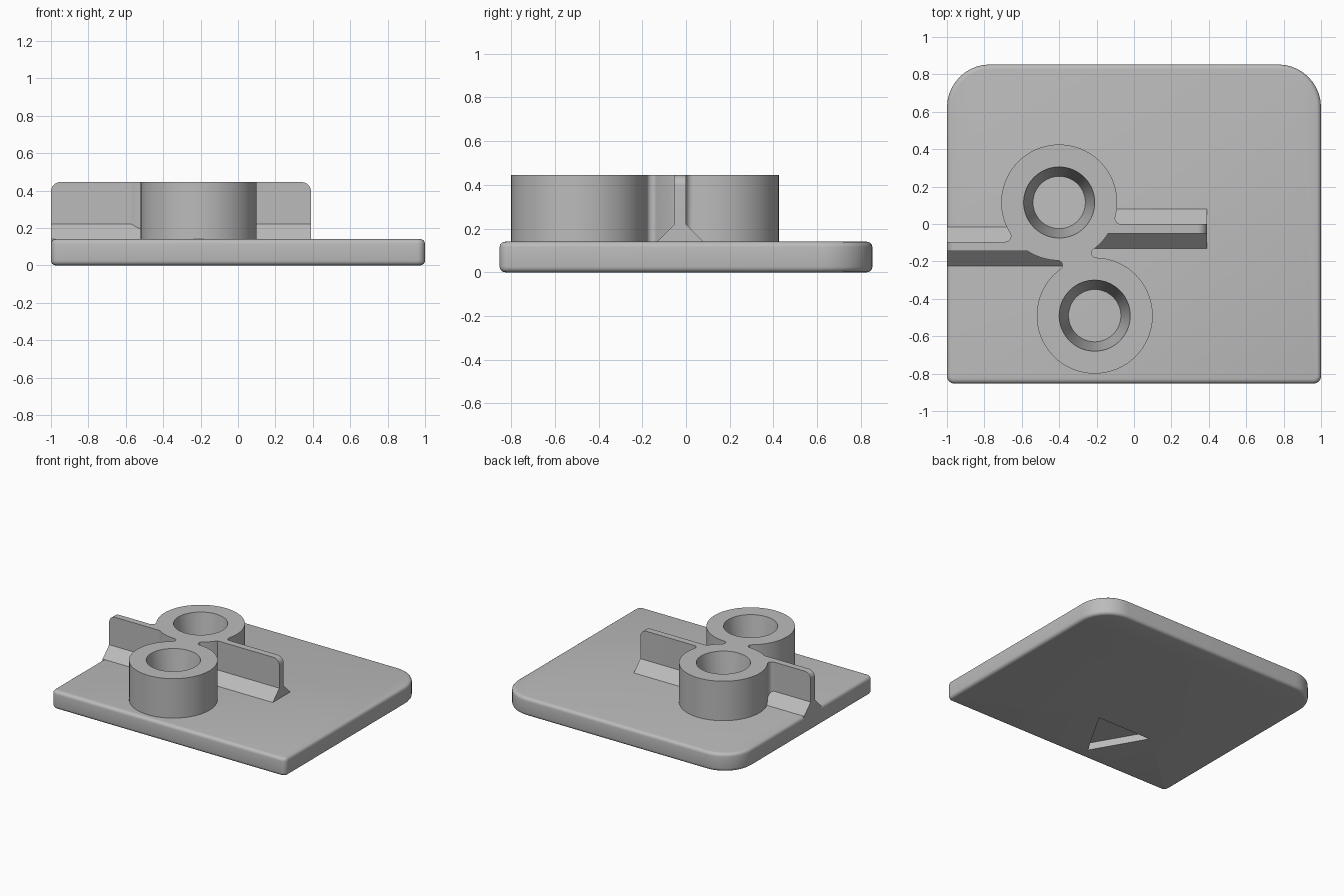
import bpy, bmesh, math
from mathutils import Vector

if "Cube" in bpy.data.objects:
    bpy.data.objects.remove(bpy.data.objects["Cube"])

grey = bpy.data.materials.new("plain_grey")
grey.use_nodes = True
grey.diffuse_color = (0.5, 0.5, 0.5, 1)
grey.node_tree.nodes["Principled BSDF"].inputs["Base Color"].default_value = (0.5, 0.5, 0.5, 1)

PLATE, TOP, SUNK = 0.14, 0.445, 0.1
R = 0.31
BACK, FRONT = Vector((-0.4, 0.115)), Vector((-0.21, -0.49))

# Which 3D axes a 2D outline and its extrusion map to
AXES = {"z": lambda a, b, t: (a, b, t),
        "y": lambda a, b, t: (a, t, b),
        "x": lambda a, b, t: (t, a, b)}


def prism(name, outline, lo, hi, axis="z", taper=None):
    """Extrude an outline from lo to hi; taper is an optional second outline."""
    bm = bmesh.new()
    put = AXES[axis]
    low = [bm.verts.new(put(p[0], p[1], lo)) for p in outline]
    high = [bm.verts.new(put(p[0], p[1], hi)) for p in taper or outline]
    bm.faces.new(low)
    bm.faces.new(high)
    for i in range(len(low)):
        j = (i + 1) % len(low)
        bm.faces.new((low[i], low[j], high[j], high[i]))
    bmesh.ops.recalc_face_normals(bm, faces=bm.faces)
    mesh = bpy.data.meshes.new(name)
    bm.to_mesh(mesh)
    bm.free()
    mesh.materials.append(grey)
    ob = bpy.data.objects.new(name, mesh)
    bpy.context.collection.objects.link(ob)
    return ob


def arc(c, r, start, end, n=10):
    """Points on an arc, angles in degrees."""
    angles = [math.radians(start + (end - start) * i / n) for i in range(n + 1)]
    return [Vector((c[0] + r * math.cos(a), c[1] + r * math.sin(a))) for a in angles]


def circle(c, r, n=96):
    return arc(c, r, 0, 360, n)[:-1]


def arc_between(c, p, q):
    """Shorter arc around c from p to q."""
    a = math.degrees(math.atan2(p.y - c.y, p.x - c.x))
    b = math.degrees(math.atan2(q.y - c.y, q.x - c.x))
    return arc(c, (p - c).length, a, a + (b - a + 180) % 360 - 180)


def apply(ob, mod):
    bpy.context.view_layer.objects.active = ob
    bpy.ops.object.modifier_apply(modifier=mod.name)


def combine(ob, other, operation):
    mod = ob.modifiers.new("combine", "BOOLEAN")
    mod.operation, mod.solver, mod.object = operation, "EXACT", other
    apply(ob, mod)
    bpy.data.objects.remove(other)


def smooth(ob):
    bpy.ops.object.select_all(action="DESELECT")
    ob.select_set(True)
    bpy.context.view_layer.objects.active = ob
    bpy.ops.object.shade_smooth_by_angle(angle=math.radians(30))


# Base plate: large back corners, small front corners, softened rims
outline = []
for sx, sy, r, start in ((1, 1, 0.23, 0), (-1, 1, 0.23, 90),
                         (-1, -1, 0.04, 180), (1, -1, 0.04, 270)):
    outline += arc((sx * (1 - r), sy * (0.853 - r)), r, start, start + 90)
plate = prism("base_plate", outline, 0, PLATE)
rim = plate.modifiers.new("rim", "BEVEL")
rim.width, rim.segments, rim.limit_method = 0.025, 4, "ANGLE"
apply(plate, rim)

# Triangular recess under the front boss
triangle = [arc(FRONT, 0.265, a, a)[0] for a in (30, 150, 270)]
combine(plate, prism("recess_cutter", triangle, -0.1, 0.055), "DIFFERENCE")
smooth(plate)

# Two bosses
bosses = prism("boss_pair_with_ribs", circle(BACK, R), SUNK, TOP)
combine(bosses, prism("front_boss", circle(FRONT, R), SUNK, TOP), "UNION")

# Filleted neck joining the bosses
f = 0.025
mid, half = (BACK + FRONT) / 2, (BACK - FRONT).length / 2
along = (FRONT - BACK).normalized()
side = Vector((-along.y, along.x)) * math.sqrt((R + f) ** 2 - half ** 2)
neck = []
for c, first, second in ((mid + side, BACK, FRONT), (mid - side, FRONT, BACK)):
    neck += arc_between(c, c + (first - c).normalized() * f, c + (second - c).normalized() * f)
combine(bosses, prism("neck", neck, SUNK, TOP), "UNION")


def add_rib(outer, inner, foot_inner, y0, y1):
    """Upright rib with a rounded outer top corner and a flared foot."""
    s = 1 if outer > inner else -1
    corner = arc((outer - s * 0.05, TOP - 0.05), 0.05, 0 if s > 0 else 180, 90)
    wall = [(inner, SUNK), (outer, SUNK)] + corner + [(inner, TOP)]
    combine(bosses, prism("rib", wall, y0, y1, "y"), "UNION")
    w, z = 0.08, PLATE + 0.08
    foot = [(y0 - w, SUNK), (y1 + w, SUNK), (y1 + w, PLATE),
            (y1, z), (y0, z), (y0 - w, PLATE)]
    lo, hi = sorted((outer, foot_inner))
    combine(bosses, prism("rib_foot", foot, lo, hi, "x"), "UNION")


def add_fillet(s, y, f=0.03):
    """Fillet between the back boss and the back face of a rib."""
    cy = y + f
    c = Vector((BACK.x + s * math.sqrt((R + f) ** 2 - (cy - BACK.y) ** 2), cy))
    p = BACK + (c - BACK).normalized() * R
    root = BACK.x + s * (math.sqrt(R ** 2 - (y - BACK.y) ** 2) - 0.02)
    shape = arc_between(c, p, Vector((c.x, y)))
    shape += [(c.x, y - 0.02), (root, y - 0.02), BACK.lerp(p, 0.88)]
    combine(bosses, prism("fillet", shape, SUNK, TOP), "UNION")


add_rib(-1, -0.48, -0.35, -0.145, -0.095)
add_rib(0.39, -0.18, -0.23, -0.052, 0)
add_fillet(-1, -0.095)
add_fillet(1, 0)

# Tapered holes down to the plate
for c in (BACK, FRONT):
    hole = prism("hole_cutter", circle(c, 0.125), 0.05, 0.5, taper=circle(c, 0.199))
    combine(bosses, hole, "DIFFERENCE")
smooth(bosses)
